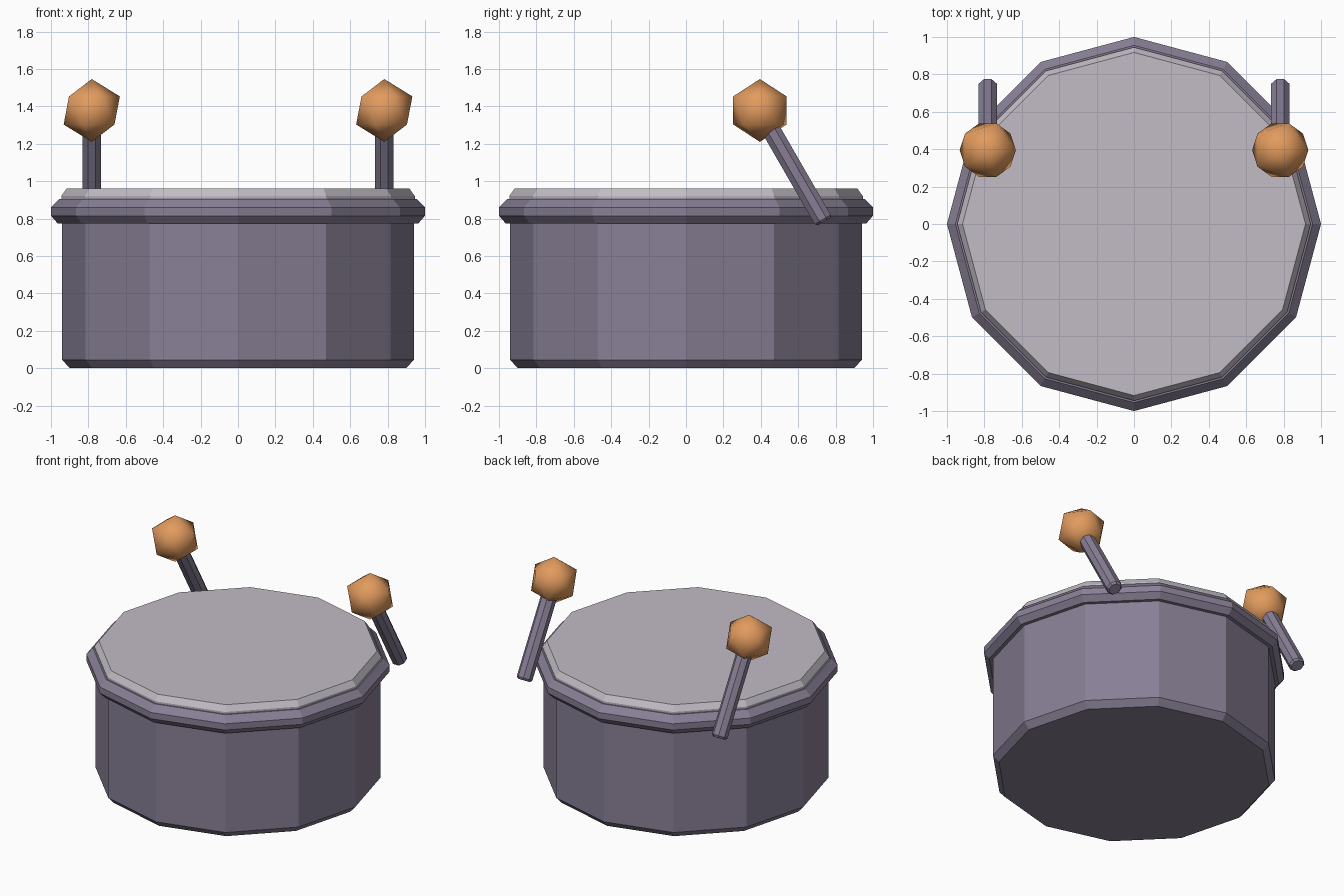
import bpy, bmesh, math
from mathutils import Matrix, Vector

SIDES = 12

default = bpy.data.objects.get("Cube")
if default:
    bpy.data.objects.remove(default, do_unlink=True)


def material(name, srgb):
    """Flat material from an 8-bit display colour."""
    linear = [((c / 255 + 0.055) / 1.055) ** 2.4 for c in srgb] + [1]
    mat = bpy.data.materials.new(name)
    mat.use_nodes = True
    mat.diffuse_color = linear
    mat.node_tree.nodes["Principled BSDF"].inputs["Base Color"].default_value = linear
    return mat


def add_object(name, bm, mat, smooth=False):
    bmesh.ops.recalc_face_normals(bm, faces=bm.faces)
    for face in bm.faces:
        face.smooth = smooth
    mesh = bpy.data.meshes.new(name)
    bm.to_mesh(mesh)
    bm.free()
    mesh.materials.append(mat)
    obj = bpy.data.objects.new(name, mesh)
    bpy.context.collection.objects.link(obj)
    return obj


def lathe(name, profile, sides, mat, ring=False, offset=0.0):
    """Turn (radius, height) points around z; capped solid or closed ring."""
    bm = bmesh.new()
    loops = []
    for radius, z in profile:
        angles = [math.tau * i / sides + offset for i in range(sides)]
        loops.append([bm.verts.new((radius * math.cos(a), radius * math.sin(a), z))
                      for a in angles])
    pairs = list(zip(loops, loops[1:]))
    if ring:
        pairs.append((loops[-1], loops[0]))
    else:
        bm.faces.new(loops[0])
        bm.faces.new(loops[-1])
    for low, high in pairs:
        for i in range(sides):
            j = (i + 1) % sides
            bm.faces.new((low[i], low[j], high[j], high[i]))
    return add_object(name, bm, mat)


shell_purple = material("muted purple", (136, 127, 149))
skin_grey = material("pale lilac grey", (194, 188, 198))
ball_orange = material("warm orange", (226, 155, 94))

# Drum shell, with a chamfered foot
lathe("drum_shell", [(0.90, 0), (0.94, 0.045), (0.94, 0.88)], SIDES, shell_purple)

# Hoop around the top of the shell
lathe("drum_hoop", [(0.92, 0.775), (0.965, 0.775), (1.0, 0.815),
                    (1.0, 0.86), (0.955, 0.905), (0.92, 0.905)],
      SIDES, shell_purple, ring=True)

# Drum skin, with a chamfered edge
lathe("drum_skin", [(0.945, 0.87), (0.945, 0.92), (0.917, 0.96)], SIDES, skin_grey)

# Pair of tilted beaters
for side, x in (("right", -0.782), ("left", 0.782)):
    ball_at = Vector((x, 0.395, 1.378))
    end_at = Vector((x, 0.738, 0.783))
    axis = ball_at - end_at

    stick = lathe(side + "_beater_stick",
                  [(0.042, 0), (0.054, 0.014), (0.054, axis.length - 0.05)],
                  8, shell_purple, offset=math.pi / 8)
    stick.location = end_at
    stick.rotation_euler.x = math.atan2(-axis.y, axis.z)

    bm = bmesh.new()
    bmesh.ops.create_icosphere(bm, subdivisions=1, radius=0.168,
                               matrix=Matrix.Translation(ball_at))
    add_object(side + "_beater_ball", bm, ball_orange, smooth=True)
